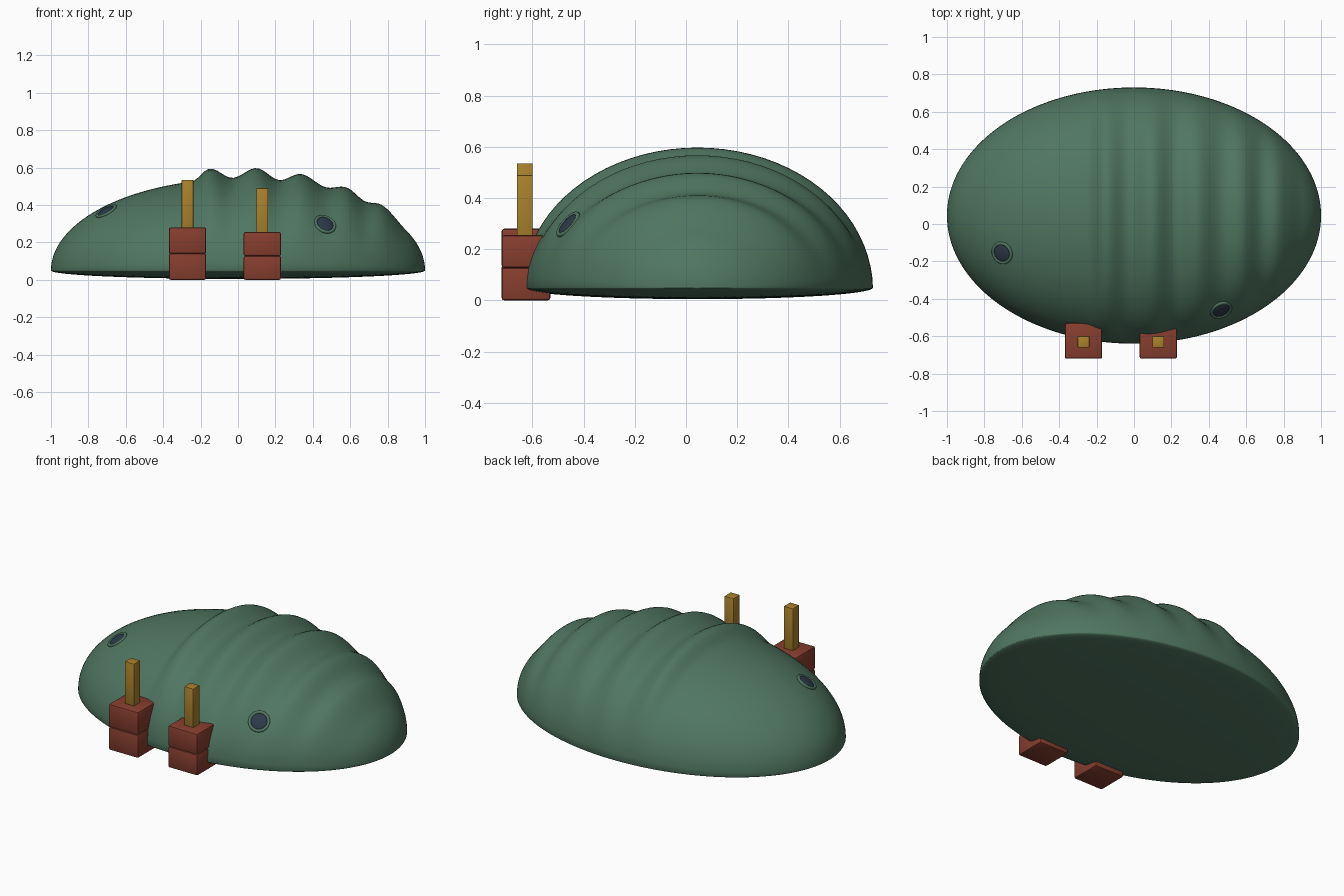
import bpy, bmesh, math
from mathutils import Vector

cube = bpy.data.objects.get("Cube")
if cube:
    bpy.data.objects.remove(cube, do_unlink=True)


def make_material(name, r, g, b):
    m = bpy.data.materials.new(name)
    m.use_nodes = True
    m.diffuse_color = (r, g, b, 1)
    bsdf = m.node_tree.nodes["Principled BSDF"]
    bsdf.inputs["Base Color"].default_value = (r, g, b, 1)
    bsdf.inputs["Roughness"].default_value = 0.7
    return m


GREEN = make_material("moss green", 0.08, 0.18, 0.12)
RED = make_material("brick red", 0.24, 0.048, 0.028)
GOLD = make_material("ochre", 0.40, 0.22, 0.026)
NAVY = make_material("dark slate", 0.026, 0.042, 0.068)

HALF_WIDTH, CENTRE_Y, RIM = 0.685, 0.045, 0.05
# Ridge profile: position along x and added height
RIDGES = [(-1, 0), (-0.25, 0), (-0.15, 0.06), (-0.03, 0.005), (0.1, 0.06),
          (0.22, 0.005), (0.34, 0.055), (0.47, 0.012), (0.58, 0.045),
          (0.68, 0.01), (0.77, 0.037), (0.9, 0), (1, 0)]


def crest(x):
    """Height of the shell above its rim along the centre line."""
    height = 0.49 * math.sqrt(max(0, 1 - x * x))
    for (x0, h0), (x1, h1) in zip(RIDGES, RIDGES[1:]):
        if x0 <= x <= x1:
            t = (x - x0) / (x1 - x0)
            return height + h0 + (h1 - h0) * t * t * (3 - 2 * t)
    return height


def shell_z(x, y):
    w = HALF_WIDTH * math.sqrt(1 - x * x)
    return RIM + crest(x) * math.sqrt(max(0, 1 - ((y - CENTRE_Y) / w) ** 2))


def finish(bm, name, mat, angle=40):
    bmesh.ops.recalc_face_normals(bm, faces=bm.faces)
    mesh = bpy.data.meshes.new(name)
    bm.to_mesh(mesh)
    bm.free()
    obj = bpy.data.objects.new(name, mesh)
    bpy.context.collection.objects.link(obj)
    mesh.materials.append(mat)
    bpy.ops.object.select_all(action="DESELECT")
    obj.select_set(True)
    bpy.context.view_layer.objects.active = obj
    bpy.ops.object.shade_smooth_by_angle(angle=math.radians(angle))
    return obj


# Ridged shell with a shallow curved belly: arcs from end to end along x
def build_shell(steps=140, around=80):
    bm = bmesh.new()
    rings = []
    for i in range(1, steps):
        t = math.pi * i / steps
        x, ring = -math.cos(t), []
        for j in range(around):
            s = 2 * math.pi * j / around
            up = math.sin(s)
            height = crest(x) if up > 0 else 0.045 * math.sin(t)
            ring.append(bm.verts.new((x, CENTRE_Y + HALF_WIDTH * math.sin(t) * math.cos(s),
                                      RIM + height * up)))
        rings.append(ring)
    for a, b in zip(rings, rings[1:]):
        for j in range(around):
            k = (j + 1) % around
            bm.faces.new((a[j], a[k], b[k], b[j]))
    for ring, x in ((rings[0], -1), (rings[-1], 1)):
        tip = bm.verts.new((x, CENTRE_Y, RIM))
        for j in range(around):
            bm.faces.new((ring[j], ring[(j + 1) % around], tip))
    finish(bm, "shell", GREEN, 50)


def box(name, centre, size, mat, bevel):
    bm = bmesh.new()
    bmesh.ops.create_cube(bm, size=1)
    bmesh.ops.scale(bm, vec=size, verts=bm.verts)
    bmesh.ops.translate(bm, vec=centre, verts=bm.verts)
    bmesh.ops.bevel(bm, geom=list(bm.edges), offset=bevel, segments=2,
                    profile=0.5, affect="EDGES")
    return finish(bm, name, mat, 30)


# Round port: a rim and a low glass dome lying on the shell
def build_port(name, x, y):
    e = 0.02
    normal = Vector((-(shell_z(x + e, y) - shell_z(x - e, y)) / (2 * e),
                     -(shell_z(x, y + e) - shell_z(x, y - e)) / (2 * e), 1)).normalized()
    place = Vector((x, y, shell_z(x, y)))
    turn = normal.to_track_quat("Z", "Y")
    bpy.ops.mesh.primitive_torus_add(major_radius=0.053, minor_radius=0.009,
                                     major_segments=40, minor_segments=12)
    rim = bpy.context.object
    rim.name = name + "_rim"
    rim.data.materials.append(GREEN)
    bpy.ops.object.shade_smooth()
    bpy.ops.mesh.primitive_uv_sphere_add(segments=32, ring_count=12, radius=1)
    glass = bpy.context.object
    glass.name = name + "_glass"
    glass.scale = (0.05, 0.05, 0.012)
    glass.data.materials.append(NAVY)
    bpy.ops.object.shade_smooth()
    for part in (rim, glass):
        part.location = place
        part.rotation_mode = "QUATERNION"
        part.rotation_quaternion = turn


build_shell()
build_port("right_port", -0.705, -0.155)
build_port("left_port", 0.465, -0.46)

# Stacked blocks with an upright post on each
for side, x, top, post_top in (("right", -0.27, 0.28, 0.535), ("left", 0.13, 0.255, 0.49)):
    half = top / 2
    for level, z in (("lower", half / 2), ("upper", half * 1.5)):
        box(f"{side}_{level}_block", (x, -0.625, z), (0.2, 0.19, half), RED, 0.01)
    box(f"{side}_post", (x, -0.63, (top + post_top) / 2 - 0.01),
        (0.062, 0.062, post_top - top + 0.02), GOLD, 0.004)
